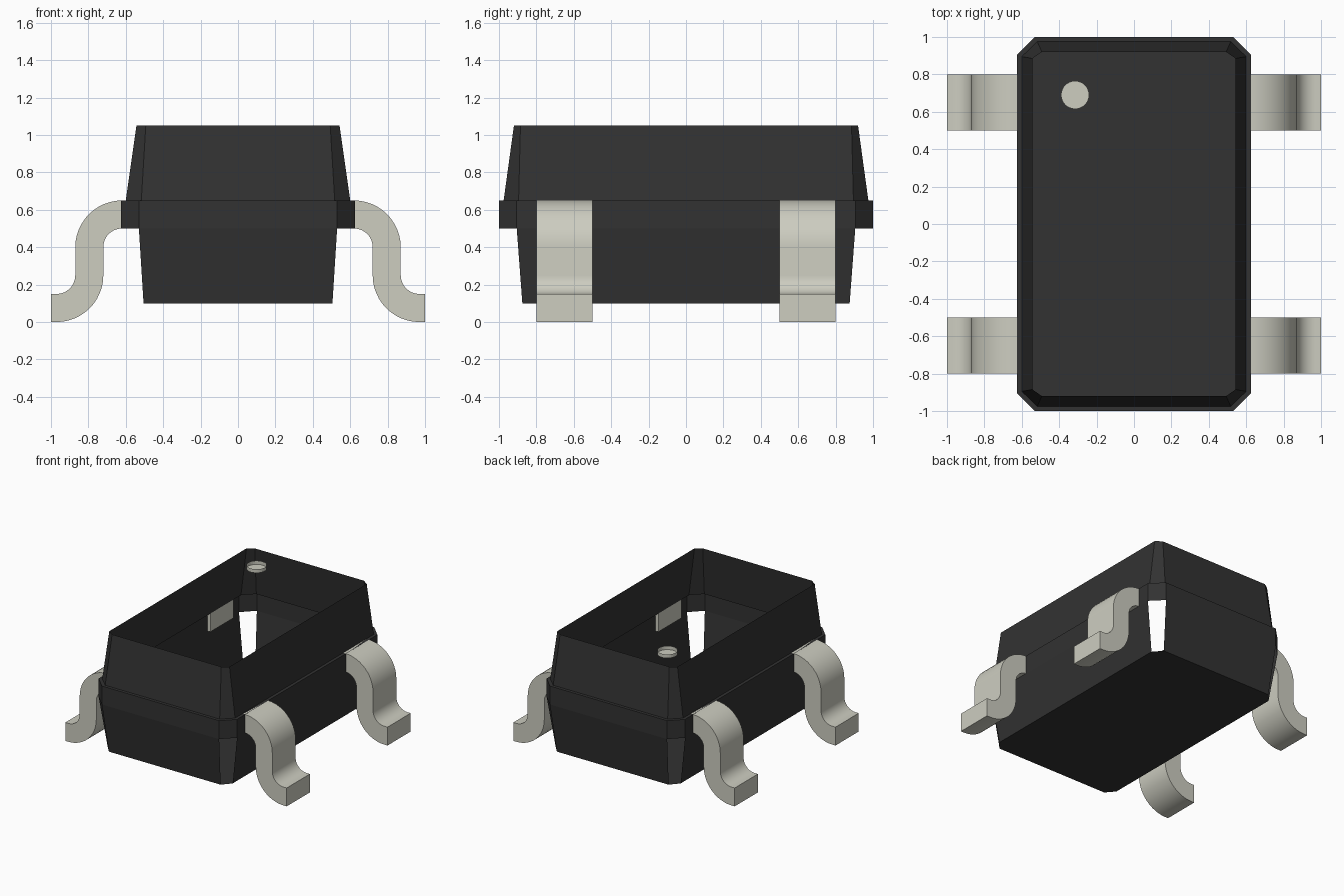
import bpy, bmesh, math

if "Cube" in bpy.data.objects:
    bpy.data.objects.remove(bpy.data.objects["Cube"], do_unlink=True)


def material(name, color):
    mat = bpy.data.materials.new(name)
    mat.use_nodes = True
    mat.diffuse_color = color
    mat.node_tree.nodes["Principled BSDF"].inputs["Base Color"].default_value = color
    return mat


black = material("black_resin", (0.032, 0.032, 0.032, 1))
tin = material("pale_tin", (0.61, 0.61, 0.53, 1))


def make_object(name, bm, mat):
    mesh = bpy.data.meshes.new(name)
    bm.to_mesh(mesh)
    bm.free()
    mesh.materials.append(mat)
    obj = bpy.data.objects.new(name, mesh)
    bpy.context.collection.objects.link(obj)
    return obj


def octagon(bm, x, y, cut_x, cut_y, z):
    """Ring of a rectangle with cut corners, counter-clockwise from the right side."""
    pts = [(x, -cut_y), (x, cut_y), (cut_x, y), (-cut_x, y),
           (-x, cut_y), (-x, -cut_y), (-cut_x, -y), (cut_x, -y)]
    return [bm.verts.new((px, py, z)) for px, py in pts]


def bridge(bm, low, high, corners=True):
    for i in range(8):
        if corners or i % 2 == 0:
            j = (i + 1) % 8
            bm.faces.new((low[i], low[j], high[j], high[i]))


# Hollow body shell: open at the top, lower corners left open
bm = bmesh.new()
floor = octagon(bm, 0.565, 0.945, 0.505, 0.875, 0.1)
band_low = octagon(bm, 0.625, 1.0, 0.53, 0.905, 0.5)
band_high = octagon(bm, 0.625, 1.0, 0.53, 0.905, 0.65)
ledge = octagon(bm, 0.60, 0.975, 0.517, 0.895, 0.65)
rim = octagon(bm, 0.543, 0.92, 0.493, 0.885, 1.05)
bm.faces.new(floor[::-1])
bridge(bm, floor, band_low, corners=False)
bridge(bm, band_low, band_high)
bridge(bm, band_high, ledge)
bridge(bm, ledge, rim)
make_object("body_shell", bm, black)

# Orientation mark: shallow cup, open at the top
bm = bmesh.new()
bmesh.ops.create_cone(bm, cap_ends=True, segments=32, radius1=0.075,
                      radius2=0.075, depth=0.03)
bm.faces.ensure_lookup_table()
top = [f for f in bm.faces if f.normal.z > 0.9]
bmesh.ops.delete(bm, geom=top, context='FACES_ONLY')
bmesh.ops.translate(bm, verts=bm.verts, vec=(-0.315, 0.69, 1.035))
make_object("orientation_mark", bm, tin)


# Bent leads
def arc(cx, cz, radius, start, end, steps=12):
    angles = [math.radians(start + (end - start) * i / steps) for i in range(steps + 1)]
    return [(cx + radius * math.cos(a), cz + radius * math.sin(a)) for a in angles]


def lead(name, side, y):
    outer = [(0.6, 0.65)] + arc(0.62, 0.4, 0.25, 90, 0) + arc(0.97, 0.25, 0.10, 180, 270) + [(1.0, 0.15)]
    inner = [(0.6, 0.5)] + arc(0.62, 0.4, 0.10, 90, 0) + arc(0.97, 0.25, 0.25, 180, 270) + [(1.0, 0.0)]
    bm = bmesh.new()
    front, back = [[[bm.verts.new((side * x, y + w, z)) for x, z in line]
                    for line in (outer, inner)] for w in (-0.15, 0.15)]
    for i in range(len(outer) - 1):
        for line in (0, 1):
            bm.faces.new((front[line][i], front[line][i + 1],
                          back[line][i + 1], back[line][i]))
        for s in (front, back):
            bm.faces.new((s[0][i], s[0][i + 1], s[1][i + 1], s[1][i]))
    for i in (0, -1):
        bm.faces.new((front[0][i], back[0][i], back[1][i], front[1][i]))
    bmesh.ops.recalc_face_normals(bm, faces=bm.faces)
    obj = make_object(name, bm, tin)
    bpy.ops.object.select_all(action='DESELECT')
    obj.select_set(True)
    bpy.context.view_layer.objects.active = obj
    bpy.ops.object.shade_smooth_by_angle(angle=math.radians(30))


for side, side_name in ((1, "left"), (-1, "right")):
    for y, end_name in ((-0.65, "front"), (0.65, "back")):
        lead(f"{end_name}_{side_name}_lead", side, y)
